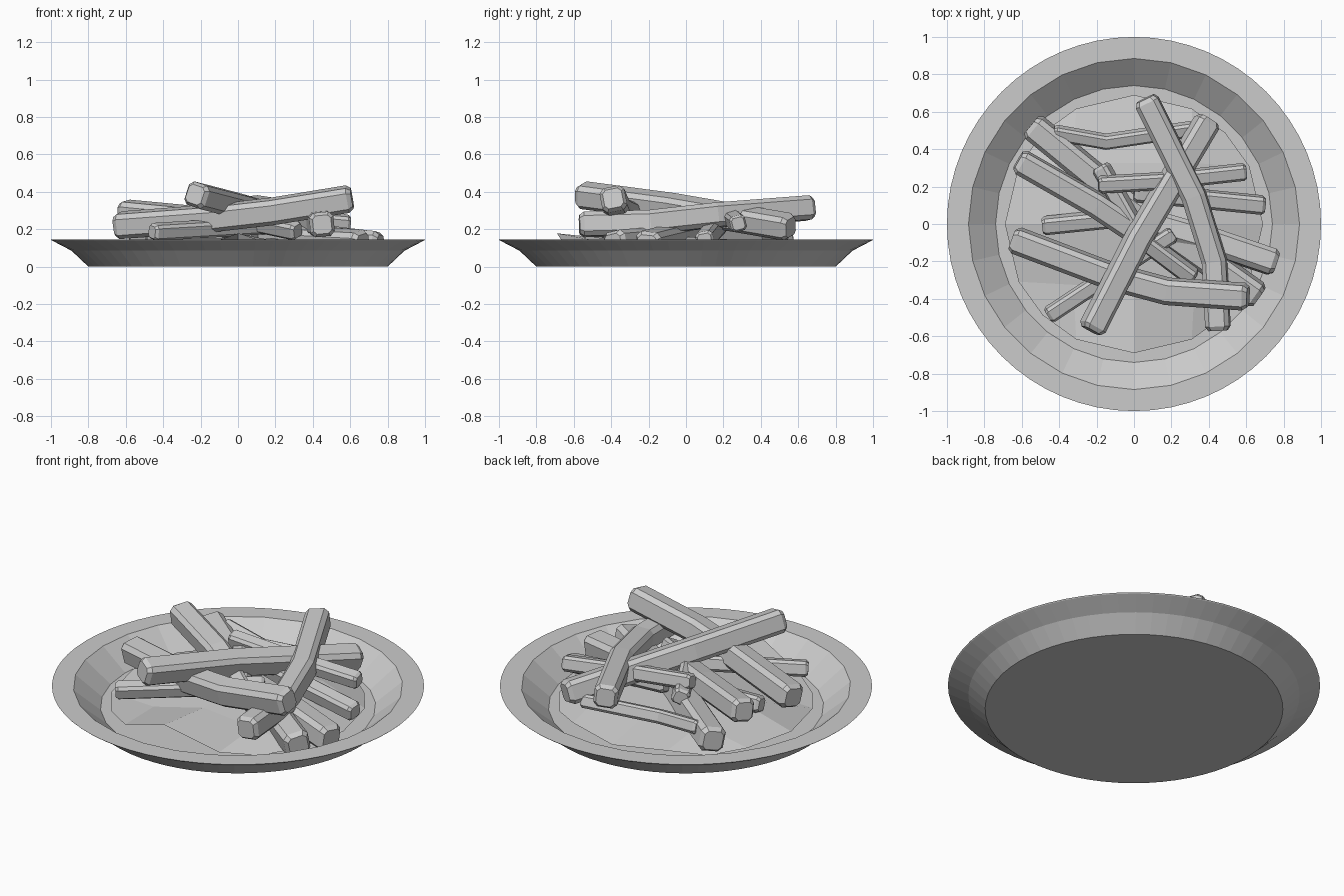
import bpy, math
from mathutils import Vector, Matrix

if "Cube" in bpy.data.objects:
    bpy.data.objects.remove(bpy.data.objects["Cube"])


def make_object(name, verts, faces):
    mesh = bpy.data.meshes.new(name)
    mesh.from_pydata(verts, [], faces)
    mesh.update()
    obj = bpy.data.objects.new(name, mesh)
    bpy.context.collection.objects.link(obj)
    return obj


def bridge(rings, n):
    return [(r * n + i, r * n + (i + 1) % n, (r + 1) * n + (i + 1) % n, (r + 1) * n + i)
            for r in range(rings - 1) for i in range(n)]


def lathe(name, profile, n, cap_start=False, cap_end=False):
    verts = [(r * math.sin(2 * math.pi * i / n), -r * math.cos(2 * math.pi * i / n), z)
             for r, z in profile for i in range(n)]
    faces = bridge(len(profile), n)
    if cap_start:
        faces.append(tuple(reversed(range(n))))
    if cap_end:
        faces.append(tuple(range(len(verts) - n, len(verts))))
    return make_object(name, verts, faces)


def fry(name, path, width, roll=0.0):
    """Chamfered square bar swept along a bent path, with chamfered ends."""
    pts = [Vector(p) for p in path]
    h, c = width / 2, width * 0.18
    section = [(h, -h + c), (h, h - c), (h - c, h), (-h + c, h),
               (-h, h - c), (-h, -h + c), (-h + c, -h), (h - c, -h)]
    d0 = (pts[1] - pts[0]).normalized()
    d1 = (pts[-1] - pts[-2]).normalized()
    stations = [(pts[0], d0, 0.76), (pts[0] + d0 * c, d0, 1)]
    for a, b, e in zip(pts, pts[1:], pts[2:]):
        stations.append((b, ((b - a).normalized() + (e - b).normalized()).normalized(), 1))
    stations += [(pts[-1] - d1 * c, d1, 1), (pts[-1], d1, 0.76)]
    verts = []
    for p, d, s in stations:
        side = d.cross(Vector((0, 0, 1))).normalized()
        up = side.cross(d)
        rot = Matrix.Rotation(roll, 3, d)
        for u, v in section:
            verts.append(p + rot @ (side * u * s + up * v * s))
    n = len(section)
    faces = bridge(len(stations), n)
    faces += [tuple(reversed(range(n))), tuple(range(len(verts) - n, len(verts)))]
    return make_object(name, verts, faces)


# Plate: outer shell with flat rim, and the deeper faceted inner dish
lathe("plate_shell", [(0.80, 0), (0.89, 0.085), (0.995, 0.14), (1.0, 0.145), (0.90, 0.145)],
      64, cap_start=True)
lathe("plate_dish", [(0.915, 0.1455), (0.885, 0.1455), (0.74, 0.025)], 28, cap_end=True)

# Uneven low-poly bed under the fries: a 4 x 4 grid rounded into a disc
heights = [[0.05, 0.07, 0.178, 0.07, 0.05],
           [0.06, 0.06, 0.14, 0.11, 0.06],
           [0.06, 0.16, 0.15, 0.16, 0.06],
           [0.06, 0.13, 0.13, 0.14, 0.06],
           [0.05, 0.08, 0.06, 0.08, 0.05]]
bed_verts = []
for j in range(5):
    for i in range(5):
        x, y = (i - 2) / 2, (j - 2) / 2
        if max(abs(x), abs(y)) == 1:
            v = Vector((x, y)).normalized() * 0.69
        else:
            v = Vector((x, y)) * 0.65
        bed_verts.append((v.x, v.y, heights[j][i]))
bed_faces = [(j * 5 + i, j * 5 + i + 1, j * 5 + i + 6, j * 5 + i + 5)
             for j in range(4) for i in range(4)]
make_object("food_bed", bed_verts, bed_faces)

# Pile of fries: bent paths, width, roll
fries = [
    ([(0.06, 0.67, 0.315), (0.32, 0.15, 0.275), (0.43, -0.20, 0.235), (0.45, -0.57, 0.225)], 0.13, 0.10),
    ([(-0.65, -0.08, 0.22), (-0.12, -0.28, 0.26), (0.18, -0.36, 0.295), (0.61, -0.39, 0.365)], 0.135, 0.2),
    ([(-0.23, -0.57, 0.385), (0.02, -0.08, 0.32), (0.40, 0.56, 0.21)], 0.13, 0.30),
    ([(-0.62, 0.34, 0.29), (-0.20, 0.10, 0.25), (0.10, -0.10, 0.20)], 0.13, 0.15),
    ([(-0.55, 0.53, 0.17), (-0.05, 0.12, 0.16), (0.67, -0.39, 0.12)], 0.14, 0.20),
    ([(-0.19, 0.21, 0.30), (0.15, 0.23, 0.27), (0.60, 0.28, 0.23)], 0.085, 0.25),
    ([(-0.43, 0.49, 0.20), (-0.15, 0.44, 0.17), (0.32, 0.51, 0.17)], 0.075, 0.35),
    ([(0.00, 0.17, 0.22), (0.30, 0.14, 0.19), (0.70, 0.10, 0.14)], 0.095, 0.20),
    ([(-0.49, -0.01, 0.16), (0.00, 0.04, 0.18)], 0.09, 0.30),
    ([(0.00, 0.03, 0.17), (0.35, -0.07, 0.15), (0.76, -0.21, 0.115)], 0.14, -0.10),
    ([(-0.18, 0.31, 0.24), (0.04, -0.08, 0.25), (0.32, -0.29, 0.19)], 0.09, 0.40),
    ([(-0.46, -0.49, 0.185), (0.21, -0.05, 0.225)], 0.085, 0.25),
]
for k, (path, width, roll) in enumerate(fries):
    fry(f"fry_{k + 1:02d}", path, width, roll)
